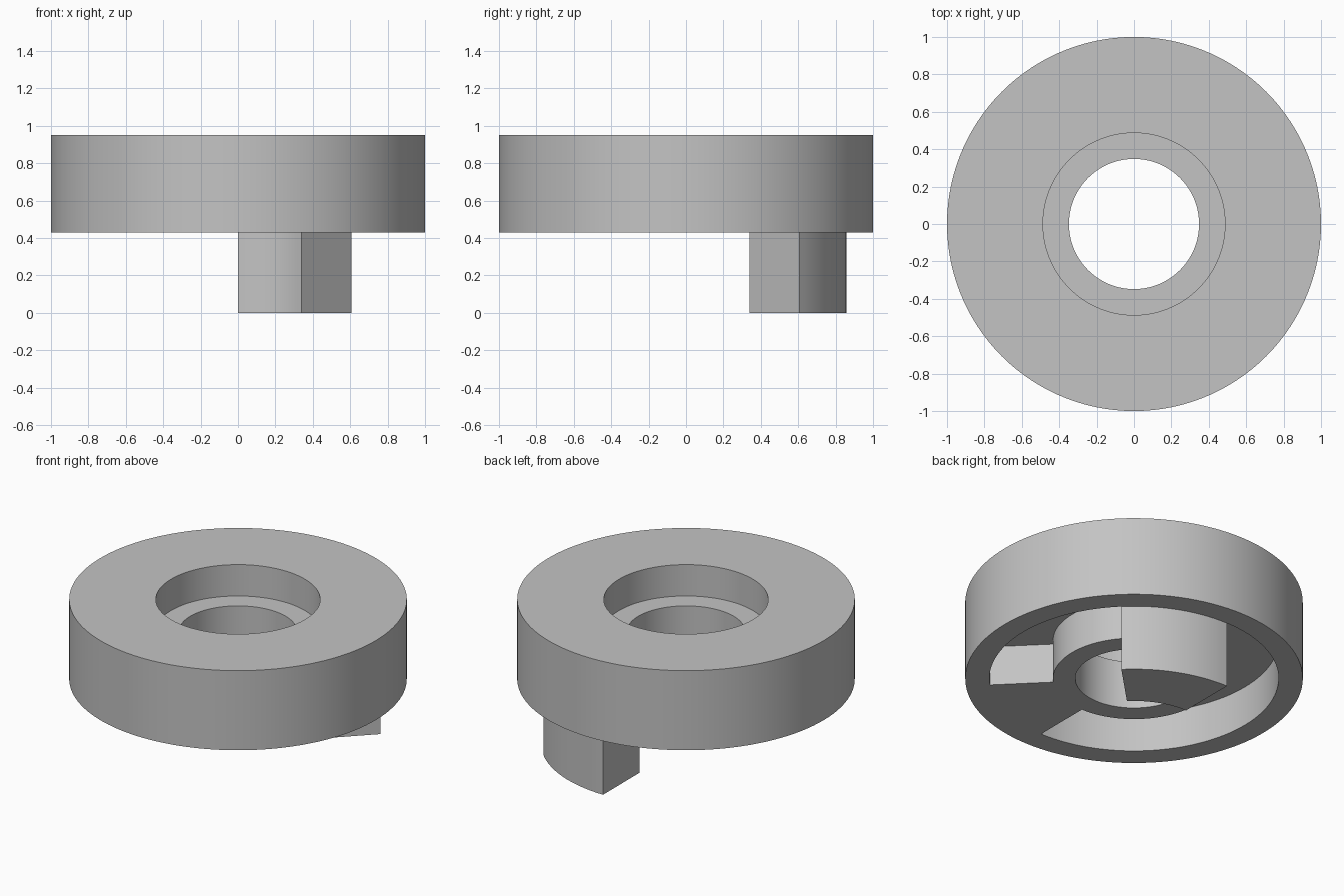
import bpy
import bmesh
from math import cos, sin, radians

cube = bpy.data.objects.get("Cube")
if cube:
    bpy.data.objects.remove(cube, do_unlink=True)

# Key dimensions
BORE, HUB, RECESS, RIM, OUTER = 0.348, 0.48, 0.487, 0.857, 1.0
BASE, GROOVE_TOP, LEDGE, TOP = 0.43, 0.69, 0.745, 0.95
STEP = 3

grey = bpy.data.materials.new("plain grey")
grey.use_nodes = True
colour = (0.55, 0.55, 0.55, 1)
grey.diffuse_color = colour
grey.node_tree.nodes["Principled BSDF"].inputs["Base Color"].default_value = colour

bm = bmesh.new()


def point(r, z, angle):
    a = radians(angle)
    return bm.verts.new((r * cos(a), r * sin(a), z))


def revolve(profile, start, end):
    """Sweep an open (radius, height) profile between two angles."""
    for a in range(start, end, STEP):
        for (r1, z1), (r2, z2) in zip(profile, profile[1:]):
            bm.faces.new([point(r1, z1, a), point(r2, z2, a),
                          point(r2, z2, a + STEP), point(r1, z1, a + STEP)])


def wall(profile, angle):
    """Flat radial end wall."""
    bm.faces.new([point(r, z, angle) for r, z in profile])


# Ring with stepped bore
revolve([(HUB, BASE), (BORE, BASE), (BORE, LEDGE), (RECESS, LEDGE),
         (RECESS, TOP), (OUTER, TOP), (OUTER, BASE), (RIM, BASE)], 0, 360)

# Underside: groove, solid stop and hanging tab
groove = [(HUB, BASE), (HUB, GROOVE_TOP), (RIM, GROOVE_TOP), (RIM, BASE)]
tab = [(HUB, BASE), (HUB, 0), (RIM, 0), (RIM, BASE)]
revolve(groove, -45, 45)
revolve(tab, 45, 90)
revolve(groove, 90, 270)
revolve([(HUB, BASE), (RIM, BASE)], 270, 315)

# End walls of the stop and the tab
for angle in (270, 315):
    wall(groove, angle)
for angle in (45, 90):
    wall(groove + tab[:1:-1] + tab[1:2], angle)

bmesh.ops.remove_doubles(bm, verts=bm.verts, dist=0.0005)
bmesh.ops.recalc_face_normals(bm, faces=bm.faces)
mesh = bpy.data.meshes.new("grooved_ring")
bm.to_mesh(mesh)
bm.free()
mesh.materials.append(grey)
ring = bpy.data.objects.new("grooved_ring", mesh)
bpy.context.collection.objects.link(ring)

# Smooth curved walls, sharp rims
bpy.ops.object.select_all(action="DESELECT")
ring.select_set(True)
bpy.context.view_layer.objects.active = ring
bpy.ops.object.shade_smooth_by_angle(angle=radians(30))
